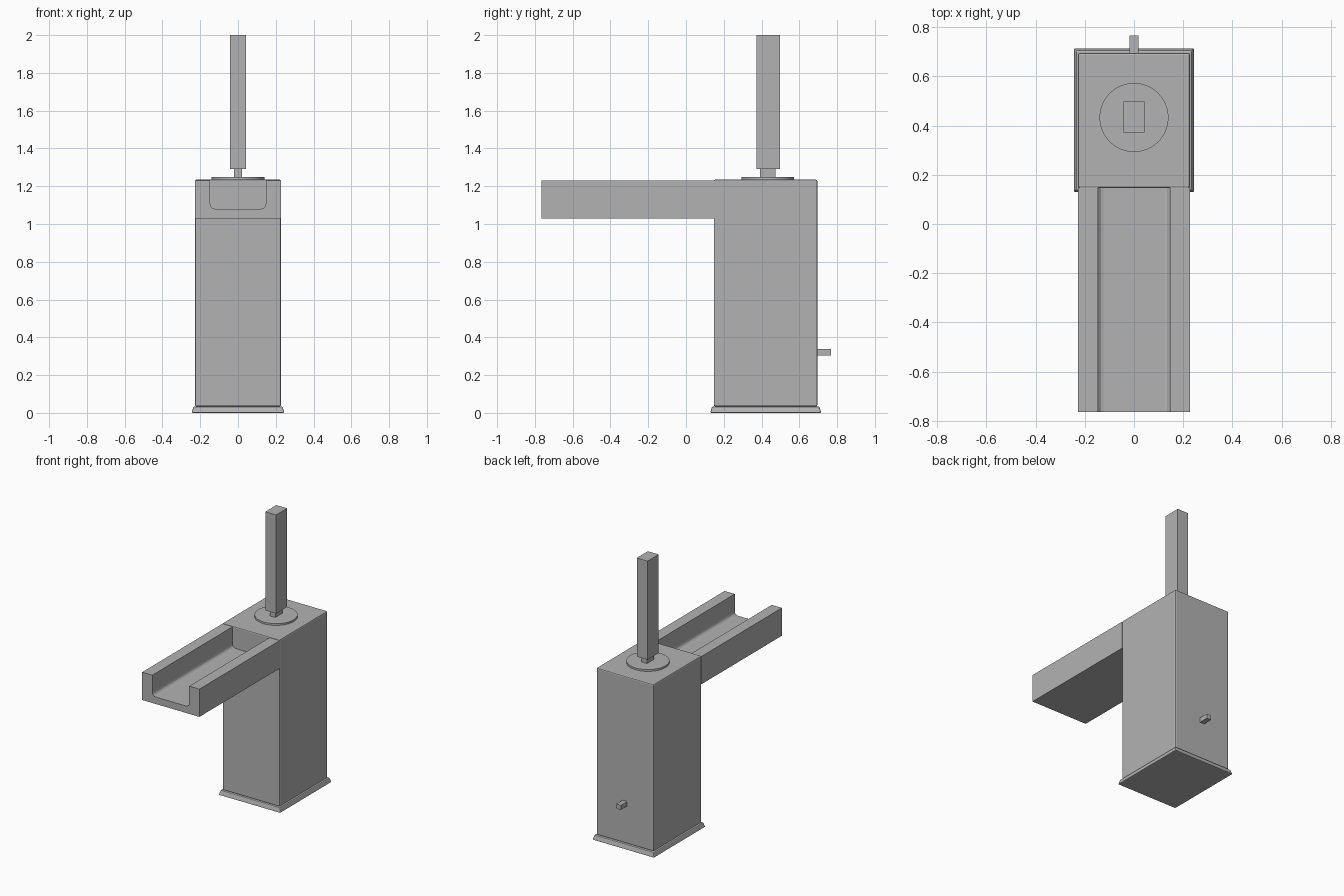
import bpy, bmesh, math
from mathutils import Vector

if "Cube" in bpy.data.objects:
    bpy.data.objects.remove(bpy.data.objects["Cube"], do_unlink=True)

# Single metal grey
GREY = (0.45, 0.45, 0.45, 1.0)
metal = bpy.data.materials.new("satin grey")
metal.use_nodes = True
metal.diffuse_color = GREY
metal.node_tree.nodes["Principled BSDF"].inputs["Base Color"].default_value = GREY


def finish(name, bm, bevel=0.0, segments=2):
    """Turn a bmesh into a named, coloured object with optional rounded edges."""
    bmesh.ops.recalc_face_normals(bm, faces=bm.faces)
    mesh = bpy.data.meshes.new(name)
    bm.to_mesh(mesh)
    bm.free()
    mesh.materials.append(metal)
    obj = bpy.data.objects.new(name, mesh)
    bpy.context.collection.objects.link(obj)
    if bevel:
        mod = obj.modifiers.new("rounded edges", "BEVEL")
        mod.width, mod.segments = bevel, segments
        mod.limit_method = "ANGLE"
    return obj


def box(name, x, y, z, bevel=0.0, taper=0.0):
    """Box from (min, max) ranges; taper pulls the top edges inwards."""
    bm = bmesh.new()
    bmesh.ops.create_cube(bm, size=1)
    mid = Vector((sum(x), sum(y), sum(z))) / 2
    for v in bm.verts:
        pull = taper if v.co.z > 0 else 0
        v.co = Vector((mid.x + 2 * v.co.x * ((x[1] - x[0]) / 2 - pull),
                       mid.y + 2 * v.co.y * ((y[1] - y[0]) / 2 - pull),
                       mid.z + v.co.z * (z[1] - z[0])))
    return finish(name, bm, bevel)


# Flared foot and tall body
box("base_plate", (-0.246, 0.246), (0.128, 0.716), (0, 0.034), 0.006, 0.01)
box("body", (-0.228, 0.228), (0.147, 0.695), (0.034, 1.235), 0.008)

# Open spout: U-shaped profile with rounded channel corners, extruded along y
BOTTOM, TOP, FLOOR, HALF, INNER, R = 1.03, 1.23, 1.08, 0.228, 0.147, 0.025
right_half = [(HALF, BOTTOM), (HALF, TOP), (INNER, TOP)]
for i in range(4):
    a = math.radians(30 * i)
    right_half.append((INNER - R + R * math.cos(a), FLOOR + R - R * math.sin(a)))
profile = right_half + [(-x, z) for x, z in reversed(right_half)]
bm = bmesh.new()
face = bm.faces.new([bm.verts.new((x, -0.765, z)) for x, z in profile])
extruded = bmesh.ops.extrude_face_region(bm, geom=[face])["geom"]
bmesh.ops.translate(bm, vec=(0, 0.915, 0),
                    verts=[g for g in extruded if isinstance(g, bmesh.types.BMVert)])
if not face.is_valid or all(len(f.verts) == 4 for f in bm.faces):
    bm.faces.new([v for v in bm.verts if v.co.y < -0.7])
finish("spout", bm)

# Round collar under the lever
bm = bmesh.new()
bmesh.ops.create_cone(bm, cap_ends=True, segments=64, radius1=0.14, radius2=0.14, depth=0.017)
bmesh.ops.translate(bm, vec=(0, 0.433, 1.2395), verts=bm.verts)
collar = finish("collar", bm)

# Stem, upright lever and rear knob
box("lever_stem", (-0.022, 0.022), (0.393, 0.475), (1.24, 1.295))
box("lever", (-0.043, 0.043), (0.372, 0.498), (1.29, 2.0))
box("rear_knob", (-0.018, 0.018), (0.68, 0.767), (0.305, 0.338))

# Smooth the collar rim only
bpy.ops.object.select_all(action="DESELECT")
collar.select_set(True)
bpy.context.view_layer.objects.active = collar
bpy.ops.object.shade_smooth_by_angle(angle=math.radians(30))
